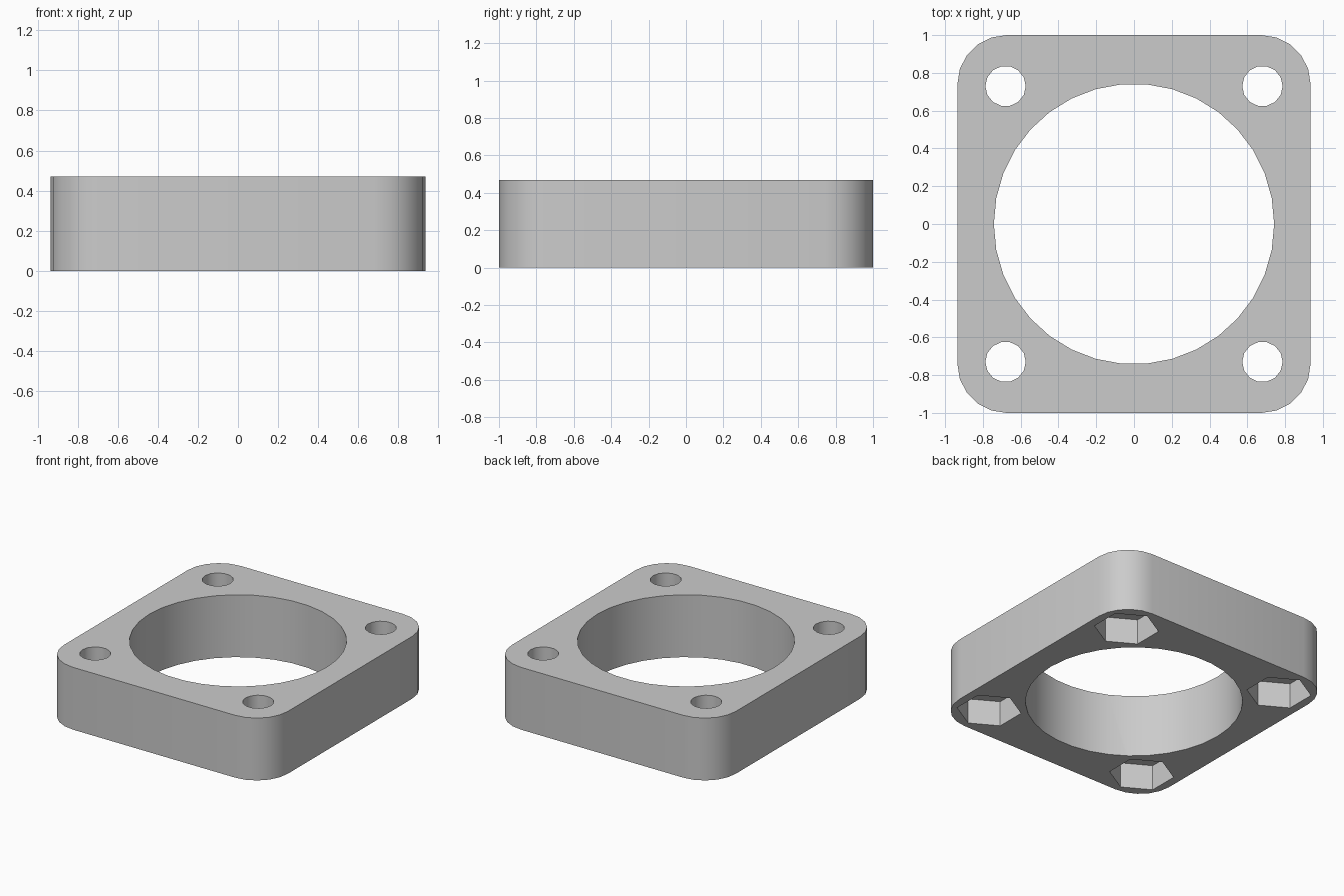
import bpy
import bmesh
from math import pi, cos, sin, radians

cube = bpy.data.objects.get("Cube")
if cube:
    bpy.data.objects.remove(cube, do_unlink=True)

HALF_X, HALF_Y, HEIGHT = 0.935, 1.0, 0.47
CORNER = 0.26
BOLT_X, BOLT_Y = 0.68, 0.73
NUT_DEPTH = 0.19

grey = bpy.data.materials.new("plain grey")
grey.use_nodes = True
colour = (0.6, 0.6, 0.6, 1)
grey.diffuse_color = colour
grey.node_tree.nodes["Principled BSDF"].inputs["Base Color"].default_value = colour


def prism(name, outline, z0, z1):
    """Extrude a closed outline from z0 to z1."""
    bm = bmesh.new()
    base = bm.faces.new([bm.verts.new((x, y, z0)) for x, y in outline])
    side = bmesh.ops.extrude_face_region(bm, geom=[base])["geom"]
    top = [v for v in side if isinstance(v, bmesh.types.BMVert)]
    bmesh.ops.translate(bm, verts=top, vec=(0, 0, z1 - z0))
    bmesh.ops.recalc_face_normals(bm, faces=bm.faces)
    mesh = bpy.data.meshes.new(name)
    bm.to_mesh(mesh)
    bm.free()
    mesh.materials.append(grey)
    obj = bpy.data.objects.new(name, mesh)
    bpy.context.collection.objects.link(obj)
    return obj


def ring(radius, sides, cx=0, cy=0, turn=0):
    return [(cx + radius * cos(turn + 2 * pi * i / sides),
             cy + radius * sin(turn + 2 * pi * i / sides)) for i in range(sides)]


def cut(body, cutter):
    mod = body.modifiers.new("cut", "BOOLEAN")
    mod.operation = "DIFFERENCE"
    mod.solver = "EXACT"
    mod.object = cutter
    bpy.context.view_layer.objects.active = body
    bpy.ops.object.modifier_apply(modifier=mod.name)
    bpy.data.objects.remove(cutter, do_unlink=True)


# Rounded rectangular block
outline = []
for k, (sx, sy) in enumerate([(1, 1), (-1, 1), (-1, -1), (1, -1)]):
    for i in range(6):
        a = radians(90 * k + 18 * i)
        outline.append((sx * (HALF_X - CORNER) + CORNER * cos(a),
                        sy * (HALF_Y - CORNER) + CORNER * sin(a)))
frame = prism("spacer_frame", outline, 0, HEIGHT)

# Large central bore
cut(frame, prism("bore_cutter", ring(0.742, 34), -0.1, HEIGHT + 0.1))

# Bolt holes with hexagonal nut pockets underneath
for sx in (-1, 1):
    for sy in (-1, 1):
        x, y = sx * BOLT_X, sy * BOLT_Y
        cut(frame, prism("bolt_cutter", ring(0.107, 14, x, y), -0.1, HEIGHT + 0.1))
        cut(frame, prism("nut_cutter", ring(0.222, 6, x, y, pi / 2), -0.1, NUT_DEPTH))

# Smooth the curved walls, keep the rims sharp
bpy.ops.object.select_all(action="DESELECT")
frame.select_set(True)
bpy.context.view_layer.objects.active = frame
bpy.ops.object.shade_smooth_by_angle(angle=radians(35))
